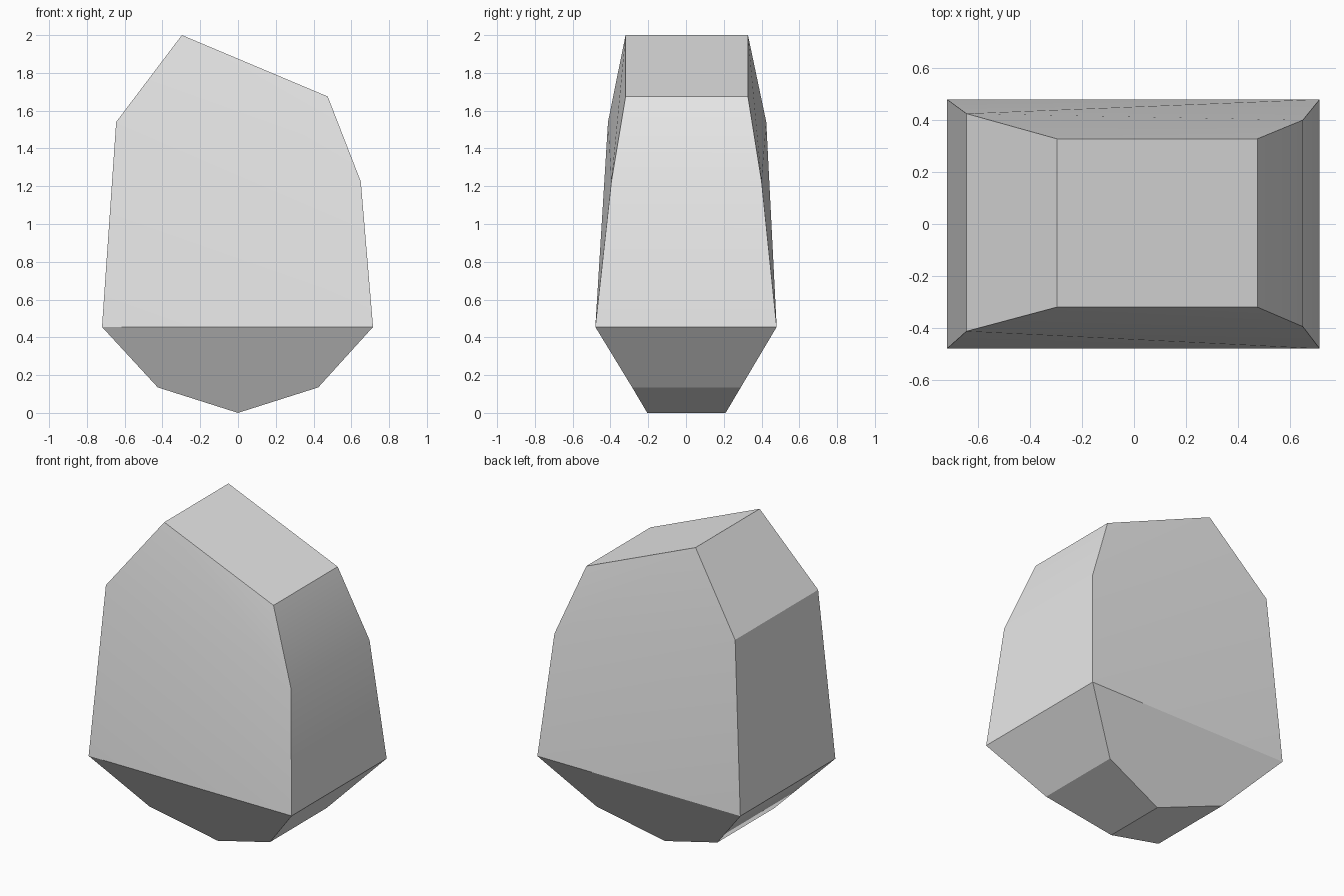
import bpy
import bmesh
import math

if "Cube" in bpy.data.objects:
    bpy.data.objects.remove(bpy.data.objects["Cube"], do_unlink=True)

# Single stone colour
stone = bpy.data.materials.new("stone_grey")
stone.use_nodes = True
grey = (0.8, 0.8, 0.8, 1)
stone.diffuse_color = grey
stone.node_tree.nodes["Principled BSDF"].inputs["Base Color"].default_value = grey

# Outline of the stone seen from the front: x, z, front y, back y
outline = [
    (-0.72, 0.455, -0.48, 0.48),
    (-0.425, 0.135, -0.285, 0.29),
    (0, 0, -0.205, 0.21),
    (0.425, 0.135, -0.285, 0.29),
    (0.715, 0.455, -0.48, 0.48),
    (0.65, 1.225, -0.395, 0.40),
    (0.475, 1.675, -0.32, 0.328),
    (-0.297, 2, -0.32, 0.328),
    (-0.645, 1.54, -0.413, 0.425),
]

# Facets of the front and back: underside, lower triangles, upper slope
facets = [(0, 1, 2, 3, 4), (0, 4, 8), (4, 5, 8), (5, 7, 8), (5, 6, 7)]

bm = bmesh.new()
front = [bm.verts.new((x, yf, z)) for x, z, yf, yb in outline]
back = [bm.verts.new((x, yb, z)) for x, z, yf, yb in outline]
for facet in facets:
    bm.faces.new([front[i] for i in facet])
    bm.faces.new([back[i] for i in reversed(facet)])

# Rim faces joining the front to the back
n = len(outline)
for i in range(n):
    j = (i + 1) % n
    bm.faces.new((front[j], front[i], back[i], back[j]))
bmesh.ops.recalc_face_normals(bm, faces=bm.faces)

mesh = bpy.data.meshes.new("faceted_stone")
bm.to_mesh(mesh)
bm.free()
mesh.materials.append(stone)
rock = bpy.data.objects.new("faceted_stone", mesh)
bpy.context.collection.objects.link(rock)

# Soft shading across shallow edges only
bpy.ops.object.select_all(action="DESELECT")
rock.select_set(True)
bpy.context.view_layer.objects.active = rock
bpy.ops.object.shade_smooth_by_angle(angle=math.radians(30))
